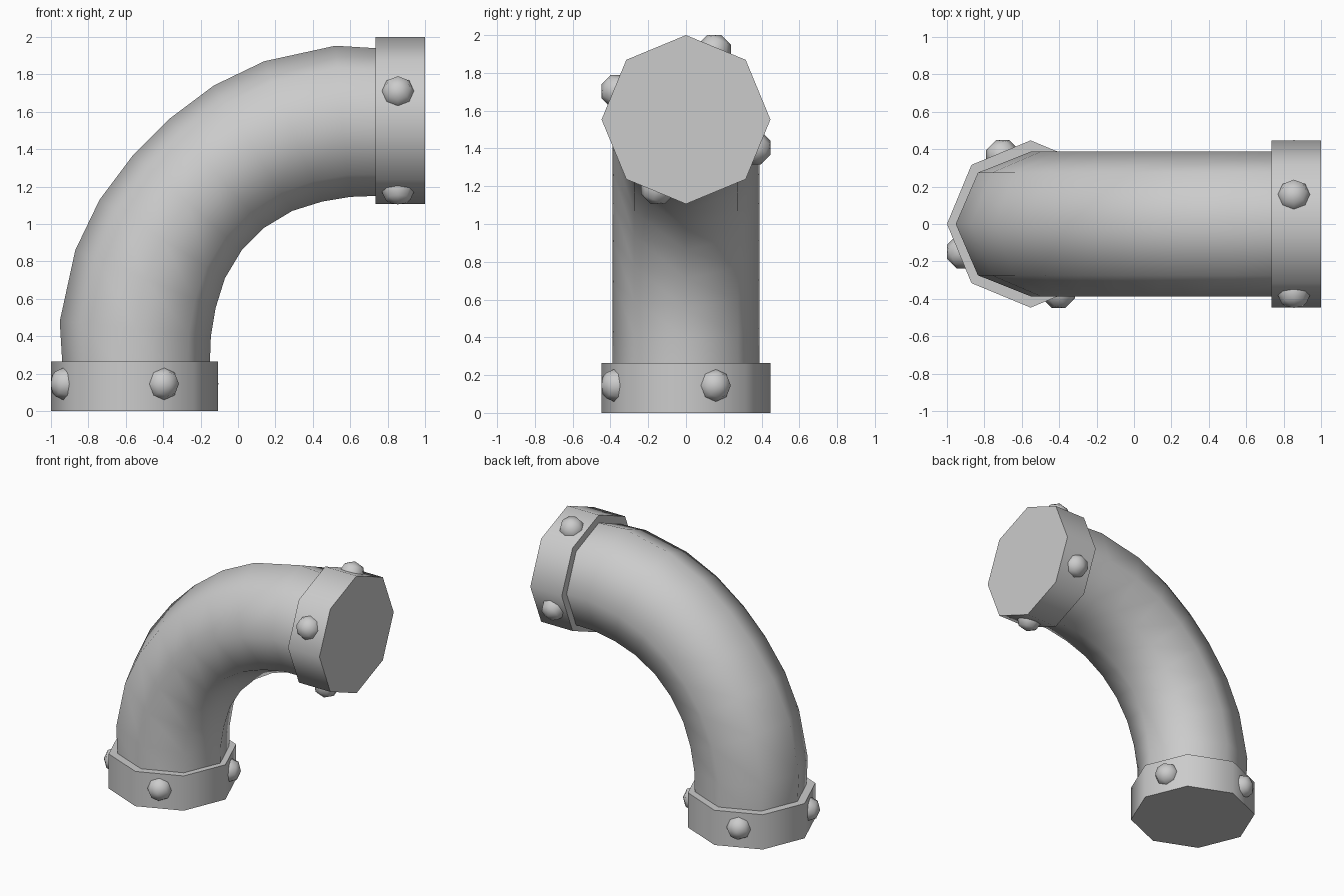
import bpy, bmesh
from math import cos, sin, pi, radians
from mathutils import Vector, Matrix

if "Cube" in bpy.data.objects:
    bpy.data.objects.remove(bpy.data.objects["Cube"])


def finish(bm, name):
    bmesh.ops.recalc_face_normals(bm, faces=bm.faces)
    me = bpy.data.meshes.new(name)
    bm.to_mesh(me)
    bm.free()
    ob = bpy.data.objects.new(name, me)
    bpy.context.collection.objects.link(ob)
    bpy.ops.object.select_all(action='DESELECT')
    ob.select_set(True)
    bpy.context.view_layer.objects.active = ob
    bpy.ops.object.shade_smooth_by_angle(angle=radians(50))
    return ob


# Bent pipe: (outer, inner) points of half the bend in the xz plane, then mirrored
half = [((-0.932, 0.13), (-0.155, 0.13)),
        ((-0.953, 0.48), (-0.145, 0.40)),
        ((-0.87, 0.86), (-0.12, 0.55)),
        ((-0.74, 1.13), (-0.07, 0.71)),
        ((-0.56, 1.37), (0.02, 0.86))]
mirrored = [tuple((1 - z, 1 - x) for x, z in pair) for pair in reversed(half)]
bm = bmesh.new()
rings = []
for o, i in half + mirrored:
    o, i = Vector((o[0], 0, o[1])), Vector((i[0], 0, i[1]))
    c, r = (o + i) / 2, (o - i) / 2
    rings.append([bm.verts.new(c + r * cos(k * pi / 4) + Vector((0, 0.388 * sin(k * pi / 4), 0)))
                  for k in range(8)])
for a, b in zip(rings, rings[1:]):
    for k in range(8):
        n = (k + 1) % 8
        bm.faces.new((a[k], a[n], b[n], b[k]))
finish(bm, "bent_pipe")


# Octagonal end collars, each with four rounded bolts on alternate sides
def collar(name, frame, first_angle):
    bm = bmesh.new()
    bmesh.ops.create_cone(bm, cap_ends=True, segments=8, radius1=0.447, radius2=0.447,
                          depth=0.265, matrix=frame @ Matrix.Translation((0, 0, 0.1325)))
    finish(bm, name + "_collar")
    for k in range(4):
        spin = Matrix.Rotation(radians(first_angle + 90 * k), 4, 'Z')
        bm = bmesh.new()
        bmesh.ops.create_uvsphere(
            bm, u_segments=8, v_segments=4, radius=0.095,
            matrix=frame @ spin @ Matrix.Translation((0.39, 0, 0.145)) @ Matrix.Rotation(pi / 2, 4, 'Y'))
        finish(bm, f"{name}_bolt_{k + 1}")


collar("lower", Matrix.Translation((-0.553, 0, 0)), 22.5)
collar("upper", Matrix.Translation((1, 0, 1.553)) @ Matrix.Rotation(-pi / 2, 4, 'Y'), 22.5)
